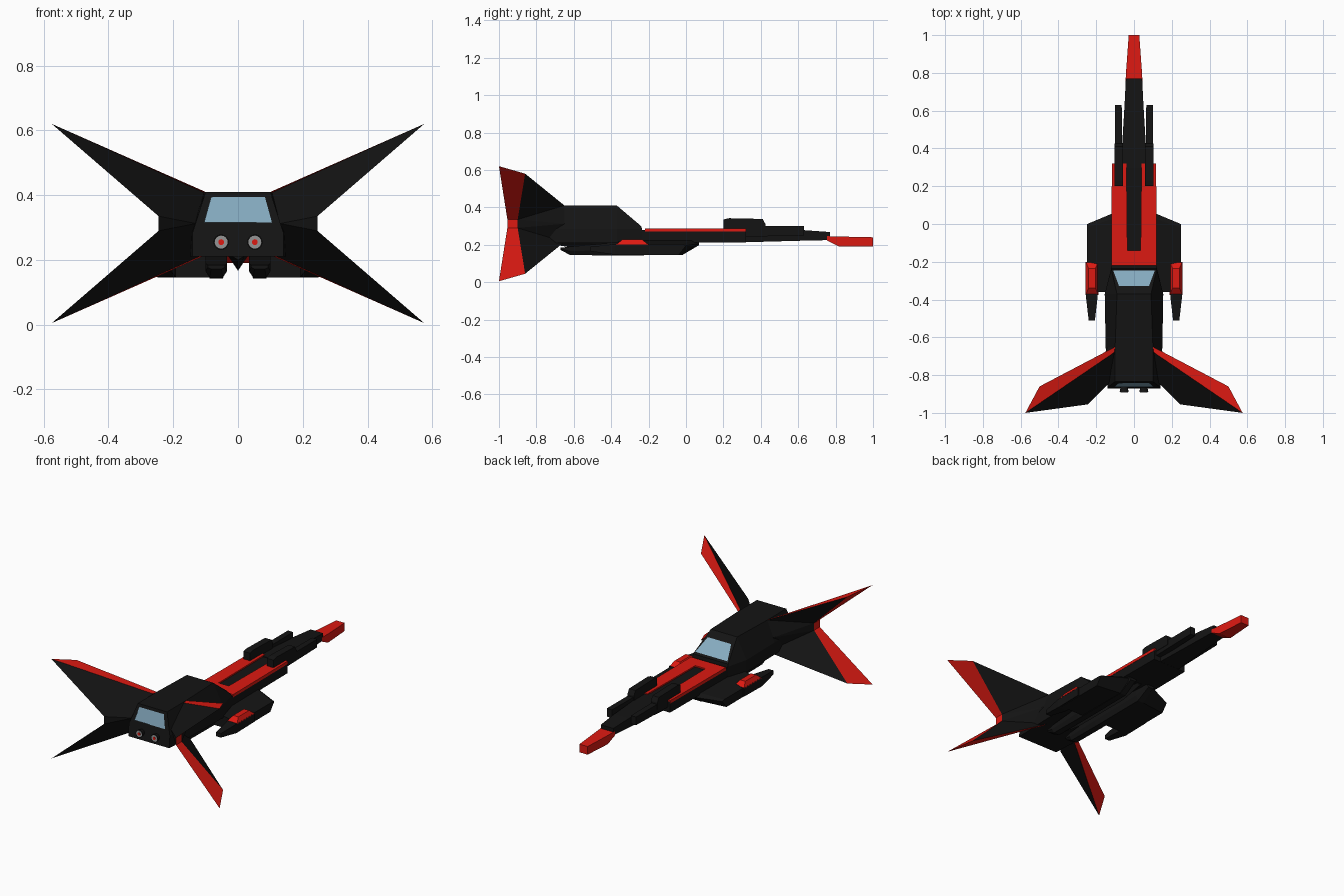
import bpy, bmesh, math
from mathutils import Vector

if "Cube" in bpy.data.objects:
    bpy.data.objects.remove(bpy.data.objects["Cube"])


def material(name, rgb):
    m = bpy.data.materials.new(name)
    m.diffuse_color = (*rgb, 1)
    m.use_nodes = True
    m.node_tree.nodes["Principled BSDF"].inputs["Base Color"].default_value = m.diffuse_color
    return m


BLACK = material("black_paint", (0.007, 0.007, 0.007))
RED = material("red_paint", (0.72, 0.01, 0.006))
GLASS = material("glass", (0.24, 0.41, 0.53))
GREY = material("grey_metal", (0.3, 0.3, 0.3))


def build(name, verts, faces, mats, face_mats=None, mirror=False):
    me = bpy.data.meshes.new(name)
    me.from_pydata([Vector(v) for v in verts], [], faces)
    for m in mats:
        me.materials.append(m)
    for i, k in enumerate(face_mats or []):
        me.polygons[i].material_index = k
    bm = bmesh.new()
    bm.from_mesh(me)
    bmesh.ops.recalc_face_normals(bm, faces=bm.faces)
    bm.to_mesh(me)
    bm.free()
    ob = bpy.data.objects.new(name, me)
    bpy.context.collection.objects.link(ob)
    if mirror:
        ob.modifiers.new("mirror", 'MIRROR')
    return ob


def loft(name, rings, mat, mirror=False):
    """Skin closed rings of equal point count and cap both ends."""
    n = len(rings[0])
    verts = [p for r in rings for p in r]
    faces = [tuple(range(n)), tuple(range(len(verts) - n, len(verts)))]
    for k in range(len(rings) - 1):
        for i in range(n):
            j = (i + 1) % n
            faces.append((k * n + i, k * n + j, k * n + n + j, k * n + n + i))
    return build(name, verts, faces, [mat], mirror=mirror)


def boxes(name, secs, mat, mirror=False):
    """Loft rectangles given as (y, x0, x1, z0, z1)."""
    return loft(name, [[(a, y, c), (b, y, c), (b, y, d), (a, y, d)]
                       for y, a, b, c, d in secs], mat, mirror)


# Cabin hull: half sections (bottom, shoulder, roof) mirrored into rings
halves = [
    [(.14, -.87, .21), (.14, -.865, .285), (.10, -.835, .41)],
    [(.15, -.65, .21), (.15, -.65, .285), (.10, -.65, .41)],
    [(.155, -.37, .21), (.155, -.37, .285), (.09, -.37, .41)],
    [(.12, -.23, .21), (.12, -.235, .285), (.12, -.24, .30)],
]
loft("cabin_hull", [h + [(-x, y, z) for x, y, z in reversed(h)] for h in halves], BLACK)

# Windows at both ends of the cabin
build("windshield", [(-.11, -.247, .312), (.11, -.247, .312), (.08, -.327, .38), (-.08, -.327, .38)],
      [(0, 1, 2, 3)], [GLASS])
build("rear_window", [(-.105, -.862, .315), (.105, -.862, .315), (.083, -.843, .395), (-.083, -.843, .395)],
      [(3, 2, 1, 0)], [GLASS])

# Forward body, nose and red nose tip
boxes("forward_body", [(-.26, -.12, .12, .213, .28), (.32, -.115, .115, .213, .28)], BLACK)
boxes("nose", [(.30, -.07, .07, .213, .283), (.63, -.05, .05, .222, .278),
               (.77, -.043, .043, .225, .268)], BLACK)
boxes("nose_tip", [(.755, -.045, .045, .222, .246), (.82, -.041, .041, .19, .244),
                   (1, -.028, .028, .19, .24)], RED)

# Red deck plates around a dark centre strip
boxes("rear_deck_plate", [(-.22, -.12, .12, .27, .288), (-.14, -.12, .12, .27, .288)], RED)
boxes("side_deck_plate", [(-.14, .035, .12, .27, .288), (.32, .04, .117, .27, .288)], RED, True)

# Guns beside the nose
boxes("gun_barrel", [(.2, .06, .1, .24, .3), (.63, .065, .1, .25, .3)], BLACK, True)
boxes("gun_housing", [(.2, .058, .102, .27, .335), (.23, .058, .102, .27, .342),
                      (.41, .058, .102, .27, .338), (.425, .058, .102, .27, .31)], BLACK, True)

# Side platforms with swept front edges
loft("side_platform", [
    [(.08, .07, .207), (.08, -.02, .146), (.08, -.36, .146), (.08, -.36, .23), (.08, .04, .23)],
    [(.248, 0, .195), (.248, -.04, .146), (.248, -.36, .146), (.248, -.36, .2), (.248, -.02, .2)],
], BLACK, True)

# Outer pods with red caps
boxes("outer_pod", [(-.51, .207, .24, .165, .19), (-.38, .192, .255, .147, .203),
                    (-.2, .192, .255, .15, .203)], BLACK, True)
loft("pod_cap", [
    [(.188, -.375, .2), (.256, -.375, .2), (.256, -.2, .2), (.188, -.2, .2)],
    [(.205, -.34, .228), (.24, -.34, .228), (.24, -.235, .228), (.205, -.235, .228)],
], RED, True)

# Long belly pods and central keel
loft("belly_pod", [[(.067 + s * .033, y, b + h), (.067 + s * .033, y, b + h * .45),
                    (.067 + s * .02, y, b), (.067 - s * .02, y, b),
                    (.067 - s * .033, y, b + h * .45), (.067 - s * .033, y, b + h)]
                   for s, y, b, h in ((.8, -.67, .172, .012), (1, -.62, .145, .045),
                                      (1, -.4, .143, .067), (1, -.02, .145, .07),
                                      (.8, .07, .198, .02))], BLACK, True)
loft("keel", [[(-w, y, .212), (w, y, .212), (0, y, z)]
              for y, w, z in ((-.7, .02, .2), (-.5, .03, .167), (-.1, .03, .167), (.05, .015, .2))], BLACK)

# Four swept wings: one quarter built, mirrored left-right and top-bottom
MID = .3125
wing = [(.10, -.65, .41),       # 0 root at roof
        (.50, -.86, .58),       # 1 outer front corner
        (.575, -1, .62),        # 2 tip
        (.245, -.955, .335),    # 3 waist rear
        (.245, -.90, .335),     # 4 waist front
        (.245, -.955, MID),     # 5
        (.245, -.90, MID),      # 6
        (.13, -.84, MID),       # 7 root rear
        (.14, -.65, MID),       # 8 root front
        (.105, -.68, .408)]     # 9 root, behind the stripe
wing_faces = [(0, 1, 2, 9), (1, 2, 3, 4), (3, 4, 6, 5),           # red
              (9, 2, 3), (9, 3, 7), (3, 5, 7), (0, 1, 4), (0, 4, 8), (4, 6, 8),
              (0, 9, 7, 8), (5, 6, 8, 7)]
for side, s in (("upper", 1), ("lower", -1)):
    build(side + "_wings", [(x, y, MID + s * (z - MID)) for x, y, z in wing],
          wing_faces, [RED, BLACK], [0] * 3 + [1] * 8, True)


# Engine nozzles
def nozzle(name, x, r1, r2, y, depth, mat):
    bpy.ops.mesh.primitive_cone_add(vertices=16, radius1=r1, radius2=r2, depth=depth,
                                    location=(x, y, .255), rotation=(-math.pi / 2, 0, 0))
    ob = bpy.context.object
    ob.name = name
    ob.data.materials.append(mat)


for label, x in (("left", -.052), ("right", .052)):
    nozzle(label + "_nozzle", x, .024, .018, -.875, .03, BLACK)
    nozzle(label + "_nozzle_ring", x, .02, .02, -.889, .004, GREY)
    nozzle(label + "_nozzle_core", x, .009, .009, -.891, .004, RED)
